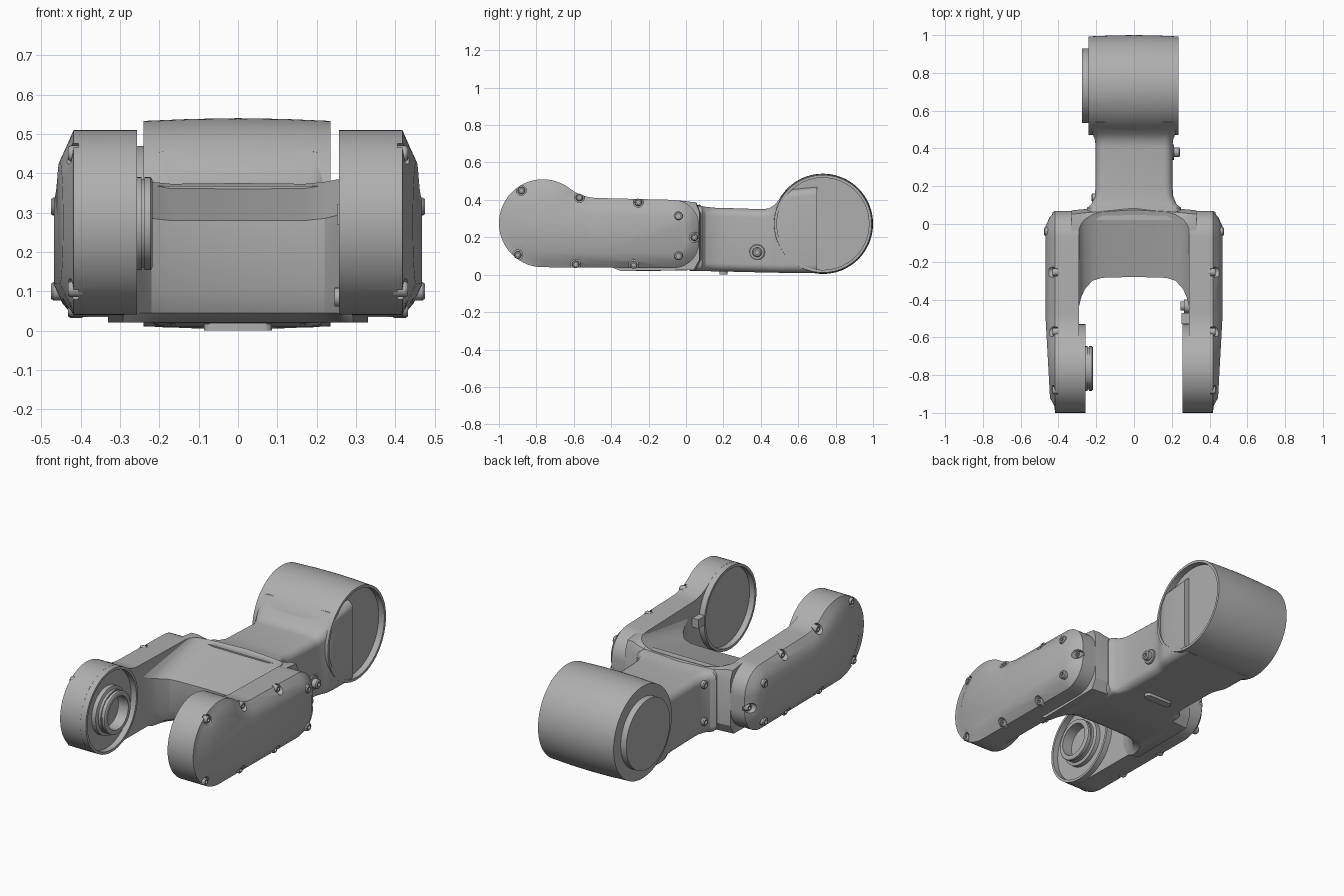
import bpy, bmesh
from math import sin, cos, pi, radians

cube = bpy.data.objects.get("Cube")
if cube:
    bpy.data.objects.remove(cube, do_unlink=True)


def material(name, value):
    m = bpy.data.materials.new(name)
    m.use_nodes = True
    colour = (value, value, value, 1)
    m.diffuse_color = colour
    m.node_tree.nodes["Principled BSDF"].inputs["Base Color"].default_value = colour
    return m


GREY = material("cast_grey", 0.43)
parts = []


def add_object(name, bm):
    bmesh.ops.recalc_face_normals(bm, faces=bm.faces[:])
    mesh = bpy.data.meshes.new(name)
    bm.to_mesh(mesh)
    bm.free()
    mesh.materials.append(GREY)
    ob = bpy.data.objects.new(name, mesh)
    bpy.context.collection.objects.link(ob)
    parts.append(ob)
    return ob


def loft(bm, rings):
    """Skin a list of equal-length rings and cap both ends."""
    rows = [[bm.verts.new(p) for p in ring] for ring in rings]
    n = len(rows[0])
    for a, b in zip(rows, rows[1:]):
        for i in range(n):
            j = (i + 1) % n
            bm.faces.new((a[i], a[j], b[j], b[i]))
    bm.faces.new(rows[0])
    bm.faces.new(rows[-1])


def lathe_x(bm, profile, y, z, n=64):
    """Turn (x, radius) pairs about an axis parallel to x."""
    loft(bm, [[(x, y + r * cos(2 * pi * i / n), z + r * sin(2 * pi * i / n))
               for i in range(n)] for x, r in profile])


def turned(name, profile, y, z, n=64):
    bm = bmesh.new()
    lathe_x(bm, profile, y, z, n)
    return add_object(name, bm)


def arc(cy, cz, r, a0, a1, n):
    return [(cy + r * cos(radians(a0 + (a1 - a0) * i / n)),
             cz + r * sin(radians(a0 + (a1 - a0) * i / n))) for i in range(n + 1)]


def inset(points, d):
    """Move a clockwise outline inwards along its normals."""
    out = []
    for i, (y, z) in enumerate(points):
        (y0, z0), (y1, z1) = points[i - 1], points[(i + 1) % len(points)]
        ty, tz = y1 - y0, z1 - z0
        length = (ty * ty + tz * tz) ** 0.5
        out.append((y + d * tz / length, z - d * ty / length))
    return out


# Fork arm outline: round hub, waist, round rear end
HUB_Y, HUB_Z = -0.765, 0.275
outline = (arc(HUB_Y, HUB_Z, 0.235, 270, 52.5, 40)
           + arc(-0.47, 0.66, 0.25, 232.5, 270, 10)[1:]
           + arc(-0.07, 0.26, 0.14, 90, 0, 14)
           + arc(-0.07, 0.175, 0.14, 0, -90, 14))

# Screws (y, z) in pockets on the rim, and two standing proud of the face
rim_screws = [(-0.88, 0.45), (-0.57, 0.413), (-0.255, 0.387), (0.045, 0.2),
              (-0.28, 0.052), (-0.59, 0.055), (-0.9, 0.105)]
face_screws = [(-0.04, 0.315), (-0.04, 0.1)]


def screw_profile(base, top, r, s=1):
    """Domed head with a hollow socket."""
    return [(s * base, r), (s * (top - 0.006), r), (s * top, r * 0.8),
            (s * top, r * 0.45), (s * (top - 0.012), r * 0.45)]


for side, s in (("left", 1), ("right", -1)):
    # Arm body with a bevelled cover whose face tapers towards the hub
    bm = bmesh.new()
    steps = [(0.29, 0), (0.418, 0), (0.447, 0.035), (0.468, 0.08)]
    loft(bm, [[(s * x, y, z) for y, z in inset(outline, d)] for x, d in steps])
    bmesh.ops.bisect_plane(bm, geom=bm.verts[:] + bm.edges[:] + bm.faces[:],
                           plane_co=(0, -0.5, 0), plane_no=(0, 1, 0))
    for v in bm.verts:
        if abs(v.co.x) > 0.43 and v.co.y < -0.5:
            v.co.x += s * 0.055 * (v.co.y + 0.5)
    arm = add_object(side + "_arm", bm)

    # Pockets for the rim screws
    bm = bmesh.new()
    for y, z in rim_screws:
        lathe_x(bm, [(s * 0.405, 0.027), (s * 0.55, 0.027)], y, z, 20)
    cutter = add_object(side + "_pocket_cutter", bm)
    parts.remove(cutter)
    cutter.hide_render = True
    mod = arm.modifiers.new("pockets", 'BOOLEAN')
    mod.operation = 'DIFFERENCE'
    mod.solver = 'EXACT'
    mod.object = cutter
    bpy.context.view_layer.objects.active = arm
    bpy.ops.object.modifier_apply(modifier=mod.name)
    bpy.data.objects.remove(cutter, do_unlink=True)

    # Screw heads
    bm = bmesh.new()
    for y, z in rim_screws:
        lathe_x(bm, screw_profile(0.395, 0.432, 0.02, s), y, z, 16)
    for y, z in face_screws:
        lathe_x(bm, screw_profile(0.44, 0.476, 0.023, s), y, z, 16)
    add_object(side + "_arm_screws", bm)

    # Raised rim around the inner hub recess
    turned(side + "_hub_rim", [(s * 0.3, 0.2345), (s * 0.257, 0.2345),
                               (s * 0.257, 0.22), (s * 0.3, 0.22)], HUB_Y, HUB_Z)

# Hollow bearing boss on the right hub
turned("bearing_boss", [(-0.295, 0.135), (-0.265, 0.135), (-0.26, 0.118), (-0.245, 0.118),
                        (-0.245, 0.112), (-0.238, 0.112), (-0.238, 0.118), (-0.222, 0.118),
                        (-0.218, 0.112), (-0.218, 0.092), (-0.28, 0.092)], HUB_Y, 0.272)

# Scooped web joining the arms: half width -> front y, ridge y, ridge z, scoop z
web = [(0, -0.28, 0.075, 0.375, 0.28), (0.17, -0.285, 0.065, 0.373, 0.28),
       (0.22, -0.30, 0.05, 0.378, 0.285), (0.26, -0.345, 0.025, 0.386, 0.295),
       (0.28, -0.39, 0.0, 0.392, 0.31), (0.292, -0.44, -0.03, 0.396, 0.335),
       (0.33, -0.44, -0.03, 0.396, 0.335)]
rings = []
for x, f, ry, rz, fz in [(-w[0], *w[1:]) for w in web[:0:-1]] + web:
    b = 0.105 - 0.1 * abs(x)
    section = [(f, fz), (ry, rz), (b - 0.02, rz - 0.01), (b, rz - 0.06), (b, 0.08),
               (b - 0.03, 0.025), (f + 0.09, 0.02), (f + 0.03, 0.045), (f, 0.105)]
    rings.append([(x, y, z) for y, z in section])
bm = bmesh.new()
loft(bm, rings)
add_object("fork_web", bm)

# Neck of rounded box sections: y, half width, bottom, top
neck = [(0.02, 0.25, 0.021, 0.368), (0.085, 0.25, 0.02, 0.367), (0.105, 0.225, 0.019, 0.363),
        (0.15, 0.207, 0.018, 0.358), (0.2, 0.204, 0.017, 0.357), (0.41, 0.203, 0.012, 0.35),
        (0.445, 0.207, 0.011, 0.355), (0.475, 0.218, 0.011, 0.375), (0.505, 0.23, 0.01, 0.41),
        (0.54, 0.233, 0.01, 0.455), (0.7, 0.233, 0.008, 0.47)]
bm = bmesh.new()
R = 0.045
rings = []
for y, w, lo, hi in neck:
    corners = (arc(w - R, hi - R, R, 0, 90, 6) + arc(R - w, hi - R, R, 90, 180, 6)
               + arc(R - w, lo + R, R, 180, 270, 6) + arc(w - R, lo + R, R, 270, 360, 6))
    rings.append([(x, y, z) for x, z in corners])
loft(bm, rings)
add_object("neck", bm)

# Barrel at the back: raised disc on the right, recessed cap on the left
turned("barrel", [(-0.275, 0.197), (-0.24, 0.197), (-0.24, 0.261), (-0.12, 0.266), (0, 0.268),
                  (0.12, 0.266), (0.235, 0.261), (0.235, 0.246), (0.2, 0.246)], 0.732, 0.272, 96)

# Bolts on the sides of the neck
turned("neck_bolt", [(0.19, 0.042), (0.21, 0.042), (0.213, 0.038), (0.213, 0.026), (0.238, 0.026),
                     (0.243, 0.02), (0.243, 0.011), (0.23, 0.011)], 0.38, 0.12, 24)
bm = bmesh.new()
for z in (0.31, 0.1):
    lathe_x(bm, screw_profile(0.18, 0.225, 0.022, -1), 0.14, z, 16)
add_object("neck_side_screws", bm)

# Small stop pin and block inside the left arm
turned("stop_pin", [(0.3, 0.036), (0.265, 0.036), (0.265, 0.024), (0.245, 0.024)], -0.435, 0.085, 20)
bm = bmesh.new()
loft(bm, [[(x, -0.53, 0.27), (x, -0.47, 0.27), (x, -0.47, 0.32), (x, -0.53, 0.32)]
          for x in (0.252, 0.3)])
add_object("stop_block", bm)

# Oblong pad under the neck
bm = bmesh.new()
pad = arc(0.065, 0.2, 0.022, -90, 90, 10) + arc(-0.065, 0.2, 0.022, 90, 270, 10)
loft(bm, [[(x, y, z) for x, y in pad] for z in (0.0, 0.03)])
add_object("underside_pad", bm)

# Smooth shading with sharp edges kept
bpy.ops.object.select_all(action='DESELECT')
for ob in parts:
    ob.select_set(True)
bpy.context.view_layer.objects.active = parts[0]
bpy.ops.object.shade_smooth_by_angle(angle=radians(28))
